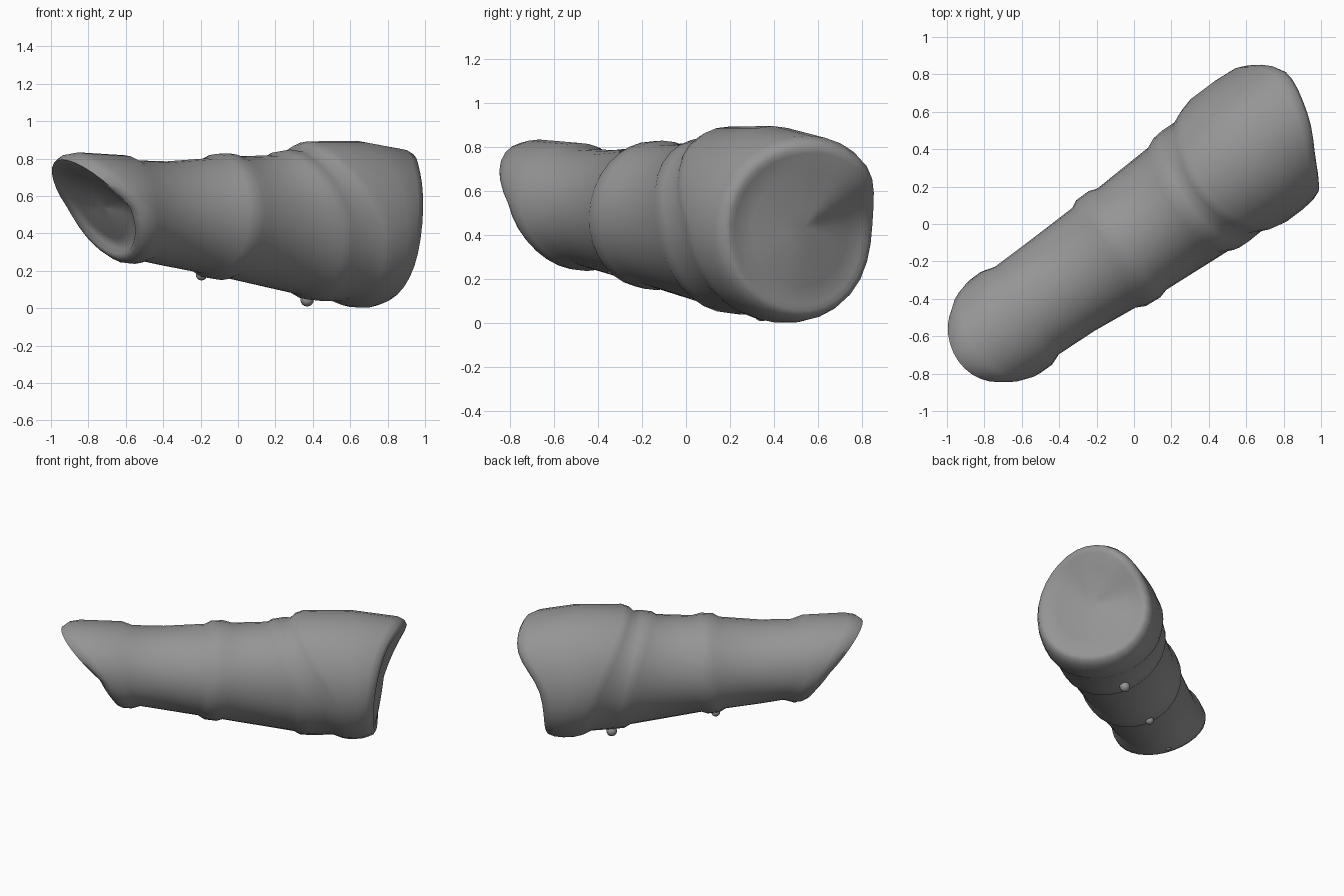
import bpy, bmesh, math
from mathutils import Vector

if "Cube" in bpy.data.objects:
    bpy.data.objects.remove(bpy.data.objects["Cube"])

SIDES = 32
ANGLE = math.radians(35)
U = Vector((math.cos(ANGLE), math.sin(ANGLE), 0))    # along the sleeve
V = Vector((-math.sin(ANGLE), math.cos(ANGLE), 0))   # across the sleeve

grey = bpy.data.materials.new("grey")
grey.diffuse_color = (0.3, 0.3, 0.3, 1)
grey.use_nodes = True
grey.node_tree.nodes["Principled BSDF"].inputs["Base Color"].default_value = grey.diffuse_color

# Plain sleeve: position along axis, side centre, side radius, top z, bottom z
BASE = [(-1.2, -.06, .285, .815, .30), (-.7, -.05, .29, .79, .26),
        (-.5, -.05, .297, .785, .225), (-.1, -.06, .325, .81, .16),
        (.25, -.06, .345, .82, .09), (.45, -.05, .36, .86, .06),
        (.65, -.045, .375, .87, .05), (1.15, -.045, .365, .81, .06)]

# Ring positions at evenly spaced angles (far side, top, near side, bottom)
# and how far the ring stands out from the plain sleeve
END = [.985, 1.13, 1.10, .985, .92, .915, .935, .95]
RINGS = [
    # slanted wrist opening with rolled rim
    ([-.95, -1.16, -.91, -.79], -.05),
    ([-.97, -1.19, -.93, -.81], -.02),
    ([-.94, -1.15, -.90, -.79], .01),
    ([-.89, -1.08, -.87, -.76], .024),
    ([-.82, -.78, -.79, -.71], .024),
    ([-.74, -.71, -.73, -.65], 0),
    ([-.5] * 4, 0),
    # middle band
    ([-.22, -.22, -.25, -.27], 0),
    ([-.18, -.18, -.20, -.23], .02),
    ([-.10, -.10, -.11, -.15], .018),
    ([-.05, -.04, -.06, -.11], 0),
    # ridge and wide cuff
    ([.30, .19, .34, .38], 0),
    ([.35, .22, .39, .42], .018),
    ([.41, .30, .45, .50], .018),
    ([.50, .34, .55, .65], .006),
    ([.57, .37, .63, .71], .03),
    ([.63, .42, .68, .76], .038),
    ([.78, .75, .79, .83], .036),
    ([u - .06 for u in END], .027),
    ([u - .015 for u in END], .010),
    (END, -.018),
    ([u - .008 for u in END], -.045),
]


def around(vals, a):
    """Blend four values as a tilted plane, or eight along a smooth loop."""
    if len(vals) == 4:
        far, top, near, low = vals
        mid = (far + near) / 2 + (far - near) / 2 * math.cos(a)
        s = math.sin(a)
        return mid + ((top - mid) * s if s > 0 else (mid - low) * s)
    n = len(vals)
    f = a / math.tau * n
    i = int(f)
    t = f - i
    p, q, r, w = (vals[(i + k) % n] for k in (-1, 0, 1, 2))
    return q + .5 * t * (r - p + t * (2 * p - 5 * q + 4 * r - w
                                      + t * (3 * (q - r) + w - p)))


def base_at(u):
    u = min(max(u, BASE[0][0]), BASE[-1][0])
    for a, b in zip(BASE, BASE[1:]):
        if u <= b[0]:
            t = (u - a[0]) / (b[0] - a[0])
            return [p + (q - p) * t for p, q in zip(a[1:], b[1:])]


def point(u, angle, off):
    cv, rv, top, bottom = base_at(u)
    # the wide end is fuller towards its lower far side
    fuller = max(0, math.cos(angle + math.radians(42))) ** 3
    off += .045 * fuller * min(max((u - .5) / .35, 0), 1)
    v = cv + (rv + off) * math.cos(angle)
    z = (top + bottom) / 2 + ((top - bottom) / 2 + off) * math.sin(angle)
    return U * u + V * v + Vector((0, 0, z))


def finish(name, bm):
    bmesh.ops.recalc_face_normals(bm, faces=bm.faces)
    mesh = bpy.data.meshes.new(name)
    bm.to_mesh(mesh)
    bm.free()
    ob = bpy.data.objects.new(name, mesh)
    bpy.context.collection.objects.link(ob)
    mesh.materials.append(grey)
    bpy.ops.object.select_all(action='DESELECT')
    ob.select_set(True)
    bpy.context.view_layer.objects.active = ob
    bpy.ops.object.shade_smooth_by_angle(angle=math.radians(70))


def bridge(bm, r, s):
    for k in range(SIDES):
        j = (k + 1) % SIDES
        bm.faces.new((r[k], r[j], s[j], s[k]))


# Sleeve skin with shallow dished ends
bm = bmesh.new()
angles = [math.tau * k / SIDES for k in range(SIDES)]
rings = [[bm.verts.new(point(around(vals, a), a, off)) for a in angles]
         for vals, off in RINGS]
for r, s in zip(rings, rings[1:]):
    bridge(bm, r, s)
for rim, depth in ((rings[0], .03), (rings[-1], 0)):
    middle = sum((v.co for v in rim), Vector()) / SIDES
    last = rim
    for f in (.75, .5, .25):
        loop = [bm.verts.new(middle + (v.co - middle) * f
                             + U * (depth * (1 - f * f)
                                    - (v.co - middle).dot(U) * f * (1 - f) * .3))
                for v in rim]
        bridge(bm, last, loop)
        last = loop
    hub = bm.verts.new(middle + U * depth)
    for k in range(SIDES):
        bm.faces.new((last[k], last[(k + 1) % SIDES], hub))
finish("sleeve", bm)

# Small studs sunk into the underside of the bands
for name, u, v, z, size in (("wrist_stud", -.73, .04, .268, .025),
                            ("middle_stud", -.20, .055, .178, .03),
                            ("cuff_stud", .50, .07, .045, .036)):
    bm = bmesh.new()
    bmesh.ops.create_uvsphere(bm, u_segments=12, v_segments=8, radius=size)
    bmesh.ops.translate(bm, verts=bm.verts, vec=U * u + V * v + Vector((0, 0, z)))
    finish(name, bm)
